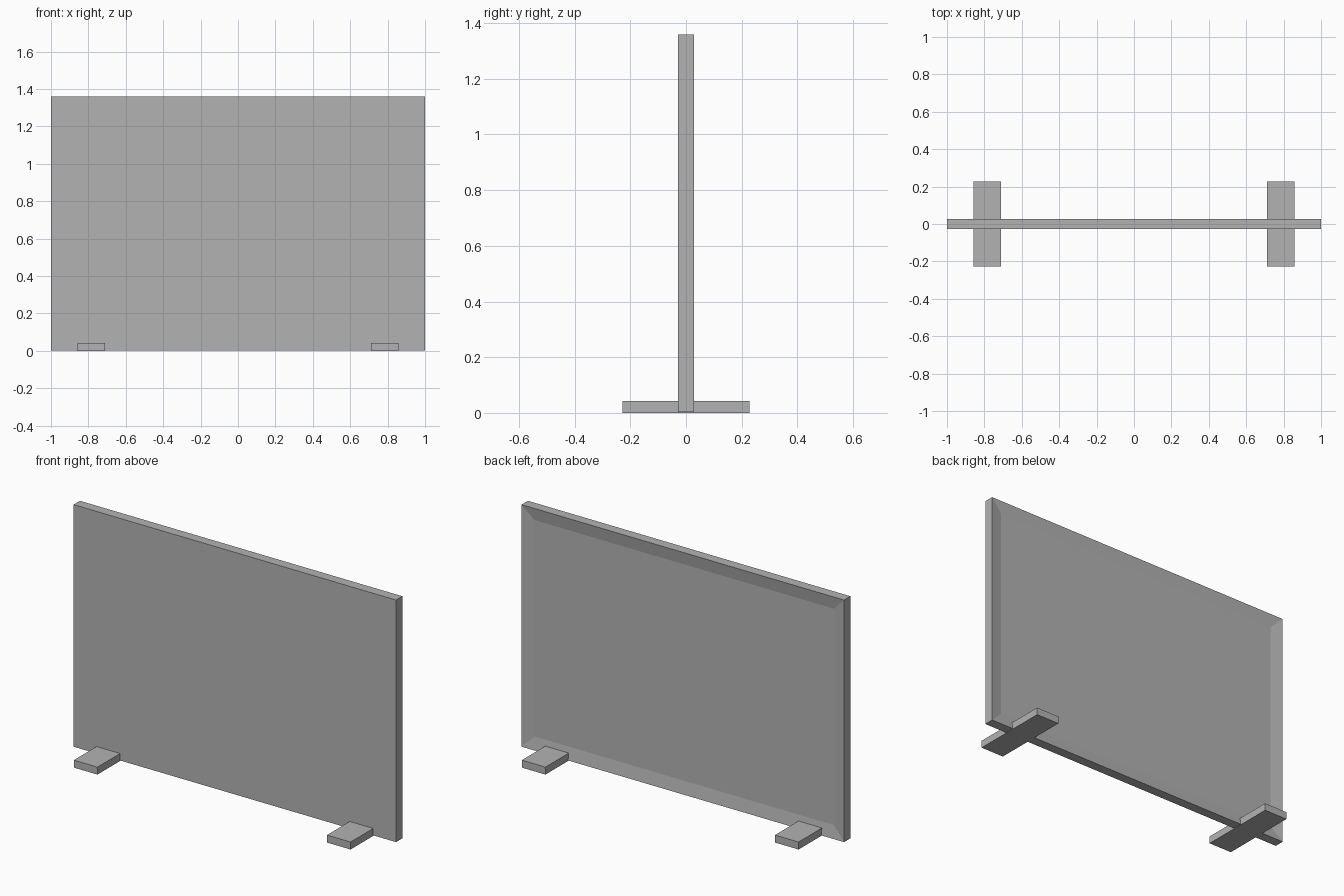
import bpy, bmesh

if "Cube" in bpy.data.objects:
    bpy.data.objects.remove(bpy.data.objects["Cube"])

grey = bpy.data.materials.new("plain grey")
grey.diffuse_color = (0.45, 0.45, 0.45, 1)
grey.use_nodes = True
grey.node_tree.nodes["Principled BSDF"].inputs["Base Color"].default_value = grey.diffuse_color


def box(name, x, y, z):
    """Box spanning the given (min, max) ranges."""
    bm = bmesh.new()
    bmesh.ops.create_cube(bm, size=1)
    for v in bm.verts:
        v.co = [sum(r) / 2 + c * (r[1] - r[0]) for c, r in zip(v.co, (x, y, z))]
    mesh = bpy.data.meshes.new(name)
    bm.to_mesh(mesh)
    bm.free()
    mesh.materials.append(grey)
    obj = bpy.data.objects.new(name, mesh)
    bpy.context.collection.objects.link(obj)
    return obj


# Upright panel: plain front, shallow framed recess on the back
panel = box("screen_panel", (-1, 1), (-0.028, 0.028), (0.003, 1.36))
bm = bmesh.new()
bm.from_mesh(panel.data)
bm.normal_update()
back = [f for f in bm.faces if f.normal.y > 0.9]
bmesh.ops.inset_region(bm, faces=back, thickness=0.072, use_even_offset=True)
for v in back[0].verts:
    v.co.y -= 0.012
bm.to_mesh(panel.data)
bm.free()

# Two flat feet crossing under the panel
for side, cx in (("left", -0.785), ("right", 0.785)):
    box(side + "_foot", (cx - 0.073, cx + 0.073), (-0.228, 0.228), (0, 0.042))
